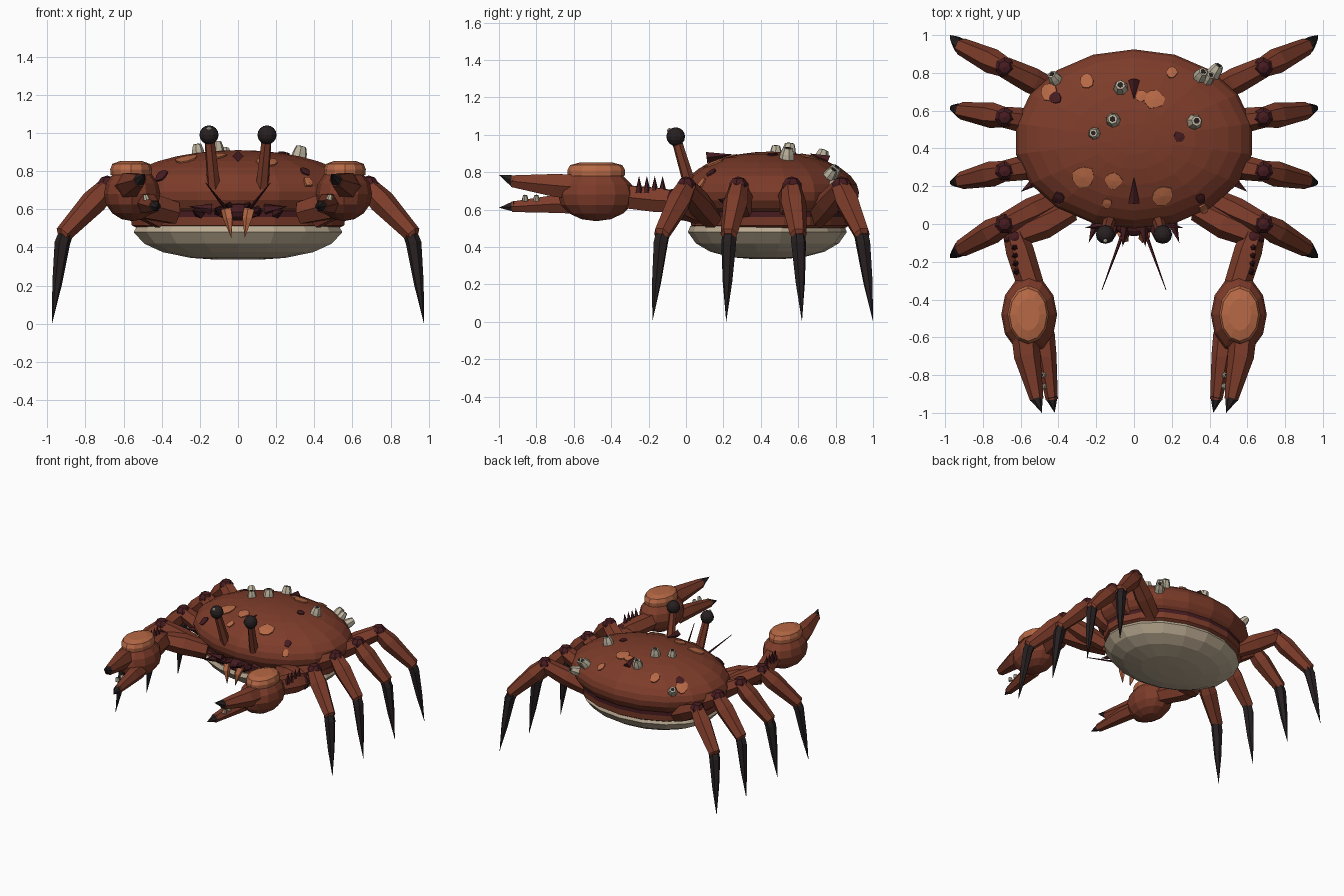
import bpy, bmesh, math, random
from mathutils import Vector

if "Cube" in bpy.data.objects:
    bpy.data.objects.remove(bpy.data.objects["Cube"])

random.seed(4)


def mat(name, r, g, b):
    m = bpy.data.materials.new(name)
    m.diffuse_color = (r, g, b, 1)
    m.use_nodes = True
    m.node_tree.nodes["Principled BSDF"].inputs["Base Color"].default_value = m.diffuse_color
    return m


BROWN = mat("shell_brown", .205, .045, .023)
ORANGE = mat("patch_orange", .47, .14, .06)
MAROON = mat("dark_maroon", .06, .011, .014)
BLACK = mat("tip_black", .02, .014, .015)
BELLY = mat("belly_beige", .50, .41, .29)
CHALK = mat("barnacle_grey", .50, .45, .34)

CY, CZ = .45, .685                # shell centre
RX, RY, RZ = .635, .475, .225     # shell radii


def finish(name, bm, *mats):
    bmesh.ops.recalc_face_normals(bm, faces=bm.faces)
    me = bpy.data.meshes.new(name)
    bm.to_mesh(me)
    bm.free()
    for m in mats:
        me.materials.append(m)
    ob = bpy.data.objects.new(name, me)
    bpy.context.collection.objects.link(ob)
    return ob


def limb(name, pts, radii, m, sides=6):
    """Faceted tube through points; a zero radius makes a point."""
    bm = bmesh.new()
    pts = [Vector(p) for p in pts]
    q = (pts[-1] - pts[0]).to_track_quat('Z', 'Y')
    rings = []
    for p, r in zip(pts, radii):
        n = sides if r else 1
        rings.append([bm.verts.new(p + q @ Vector((
            r * math.cos(math.tau * i / n), r * math.sin(math.tau * i / n), 0))) for i in range(n)])
    for a, b in zip(rings, rings[1:]):
        for i in range(sides):
            j = (i + 1) % sides
            if len(b) == 1:
                bm.faces.new((a[i], a[j], b[0]))
            else:
                bm.faces.new((a[i], a[j], b[j], b[i]))
    for r in (rings[0], rings[-1]):
        if len(r) > 2:
            bm.faces.new(r)
    return finish(name, bm, m)


def ball(name, c, radii, m, seg=10, rings=6):
    bm = bmesh.new()
    bmesh.ops.create_uvsphere(bm, u_segments=seg, v_segments=rings, radius=1)
    for v in bm.verts:
        v.co = Vector(c) + Vector([a * b for a, b in zip(v.co, radii)])
    return finish(name, bm, m)


def lathe(name, prof, cx, cy, rx, ry, mats, rule=lambda k: 0, n=18):
    """Elliptical stack of rings; prof holds (scale, z)."""
    bm = bmesh.new()
    rings = [[bm.verts.new((cx + rx * s * math.sin(math.tau * i / n),
                            cy + ry * s * math.cos(math.tau * i / n), z))
              for i in range(n)] for s, z in prof]
    for k, (a, b) in enumerate(zip(rings, rings[1:])):
        for i in range(n):
            j = (i + 1) % n
            bm.faces.new((a[i], a[j], b[j], b[i])).material_index = rule(k)
    bm.faces.new(rings[0]).material_index = rule(0)
    bm.faces.new(rings[-1]).material_index = rule(len(prof) - 2)
    return finish(name, bm, *mats)


def on_shell(x, y):
    """Point and normal on the dome above (x, y)."""
    u, v = x / RX, (y - CY) / RY
    w = math.sqrt(max(.03, 1 - u * u - v * v))
    return Vector((x, y, CZ + RZ * w)), Vector((u / RX, v / RY, w / RZ)).normalized()


# Shell: flattened ellipsoid over a dark groove and a brown under-rim
dome = [(math.cos(math.radians(t)), CZ + RZ * math.sin(math.radians(t)))
        for t in (-20, -9, 2, 13, 25, 37, 48, 59, 70, 80)] + [(.01, CZ + RZ)]
lathe("shell", [(.82, .495), (.89, .515), (.90, .56), (.90, .59)] + dome, 0, CY, RX, RY,
      (BROWN, MAROON), lambda k: 1 if k == 2 else 0)
lathe("belly", [(.2, .336), (.45, .345), (.72, .375), (.9, .42), (1, .48), (.97, .512), (.5, .52)],
      0, .435, .555, .425, (BELLY,))


# Shell blotches: thin irregular plates following the dome
def blotch(name, x, y, r, m):
    bm = bmesh.new()
    n = 9
    mid = on_shell(x, y)
    c = bm.verts.new(mid[0] + mid[1] * .009)
    ring = []
    for i in range(n):
        a, k = math.tau * i / n, r * random.uniform(.85, 1.15)
        p, nrm = on_shell(x + k * math.cos(a), y + k * math.sin(a))
        ring.append((bm.verts.new(p + nrm * .006), bm.verts.new(p - nrm * .012)))
    for i in range(n):
        (a, a2), (b, b2) = ring[i], ring[(i + 1) % n]
        bm.faces.new((c, a, b))
        bm.faces.new((a, a2, b2, b))
    finish(name, bm, m)


for x, y, r in ((-.25, .76, .038), (-.45, .70, .045), (.11, .66, .05), (.04, .68, .03), (.2, .8, .028),
                (-.27, .25, .06), (-.11, .23, .045), (.15, .15, .055), (-.14, .11, .025), (.37, .08, .022)):
    blotch("orange_blotch", x, y, r, ORANGE)
for x, y, r in ((-.42, .67, .035), (.24, .46, .03), (-.4, .14, .03), (.35, .135, .025)):
    blotch("dark_blotch", x, y, r, MAROON)


def barnacle(p, nrm, s):
    limb("barnacle", [p - nrm * s * .4, p + nrm * s * .6, p + nrm * s * 1.4],
         [s * 1.1, s * .95, s * .68], CHALK, 7)
    limb("barnacle_opening", [p + nrm * s * 1.35, p + nrm * s * 1.46], [s * .42, s * .42], BLACK, 6)


for x, y, s in ((-.415, .765, .034), (-.07, .72, .038), (-.11, .55, .038), (-.21, .48, .032),
                (.32, .54, .04), (.35, .78, .036), (.425, .80, .036), (.39, .765, .032)):
    barnacle(*on_shell(x, y), s)

# Ridge spines lying along the shell
limb("front_ridge_spine", [(0, .11, .878), (0, .25, .895)], [.03, 0], MAROON, 4)
limb("rear_ridge_spine", [(0, .76, .86), (0, .66, .90)], [.03, 0], MAROON, 4)

# Walking legs: (root y, knee y, ankle y, tip y)
LEGS = ((.14, 0, -.13, -.18), (.33, .28, .23, .215), (.52, .565, .60, .62), (.69, .83, .94, 1.0))

for s in (-1, 1):
    for yr, yk, ya, yt in LEGS:
        root, knee = Vector((s * .40, yr, .55)), Vector((s * .685, yk, .715))
        ankle, tip = Vector((s * .915, ya, .47)), Vector((s * .975, yt, 0))
        limb("leg_upper", [root, root.lerp(knee, .5), knee], [.058, .07, .056], BROWN)
        ball("leg_knee", knee + Vector((0, 0, .006)), (.056, .056, .056), MAROON, 7, 5)
        limb("leg_lower", [knee.lerp(ankle, -.04), knee.lerp(ankle, .3), ankle, ankle.lerp(tip, .04)],
             [.052, .068, .046, .036], BROWN)
        limb("leg_claw", [ankle.lerp(knee, .08), ankle.lerp(tip, .1), ankle.lerp(tip, .55), tip],
             [.038, .041, .026, 0], BLACK)

    # Pincer arm
    limb("arm_upper", [(s * .33, .08, .58), (s * .48, 0, .62), (s * .63, -.06, .64)],
         [.065, .08, .066], BROWN)
    ball("arm_elbow", (s * .63, -.075, .645), (.062, .06, .066), MAROON, 7, 5)
    limb("arm_fore", [(s * .635, -.05, .645), (s * .605, -.14, .65), (s * .545, -.33, .67)],
         [.06, .074, .07], BROWN)
    for k in range(4):
        y = -.125 - .042 * k
        limb("arm_spine", [(s * (.63 - .004 * k), y, .69), (s * (.64 - .004 * k), y, .78)],
             [.022, 0], MAROON, 5)

    # Pincer
    ball("pincer_palm", (s * .555, -.48, .68), (.148, .205, .142), BROWN, 12, 8)
    lathe("palm_patch", [(.98, .78), (1, .81), (.9, .838), (.55, .852)], s * .56, -.48, .11, .155,
          (ORANGE,), n=12)
    limb("upper_finger", [(s * .575, -.58, .72), (s * .565, -.70, .73), (s * .515, -.93, .752)],
         [.075, .07, .036], BROWN)
    limb("upper_finger_tip", [(s * .518, -.915, .752), (s * .488, -1.0, .785)], [.038, 0], BLACK)
    limb("lower_finger", [(s * .48, -.58, .63), (s * .465, -.70, .63), (s * .435, -.93, .615)],
         [.06, .055, .032], BROWN)
    limb("lower_finger_tip", [(s * .437, -.915, .617), (s * .42, -1.0, .61)], [.034, 0], BLACK)
    for y in (-.80, -.86):
        barnacle(Vector((s * .48, y, .655)), Vector((s * .3, 0, 1)).normalized(), .016)

    # Eyes
    limb("eye_stalk", [(s * .125, .03, .70), (s * .15, -.05, .97)], [.036, .027], BROWN)
    ball("eye", (s * .152, -.055, .99), (.05, .05, .05), BLACK, 12, 8)

    # Face: mouthparts, feelers, brow and rim spines
    limb("mouthpart", [(s * .06, -.05, .60), (s * .05, -.075, .55), (s * .035, -.09, .45)],
         [.03, .027, 0], ORANGE, 5)
    limb("feeler", [(s * .06, -.05, .60), (s * .17, -.35, .74)], [.011, .002], MAROON, 5)
    for x, y, dx, dy, z in ((.05, -.02, .01, -.10, .61), (.10, -.01, .02, -.09, .59),
                            (.20, .01, .04, -.11, .58), (.14, 0, .12, -.02, .60),
                            (.38, .12, .05, -.07, .62), (.52, .23, .08, -.06, .64)):
        limb("rim_spine", [(s * x, y, z), (s * (x + dx), y + dy, z + .015)], [.03, 0], MAROON, 5)

# Small growth on one eye
ball("eye_growth", (-.152, -.088, 1.022), (.014, .014, .014), CHALK, 6, 4)
ball("mouth_plate", (0, -.01, .585), (.12, .055, .045), MAROON, 10, 6)
